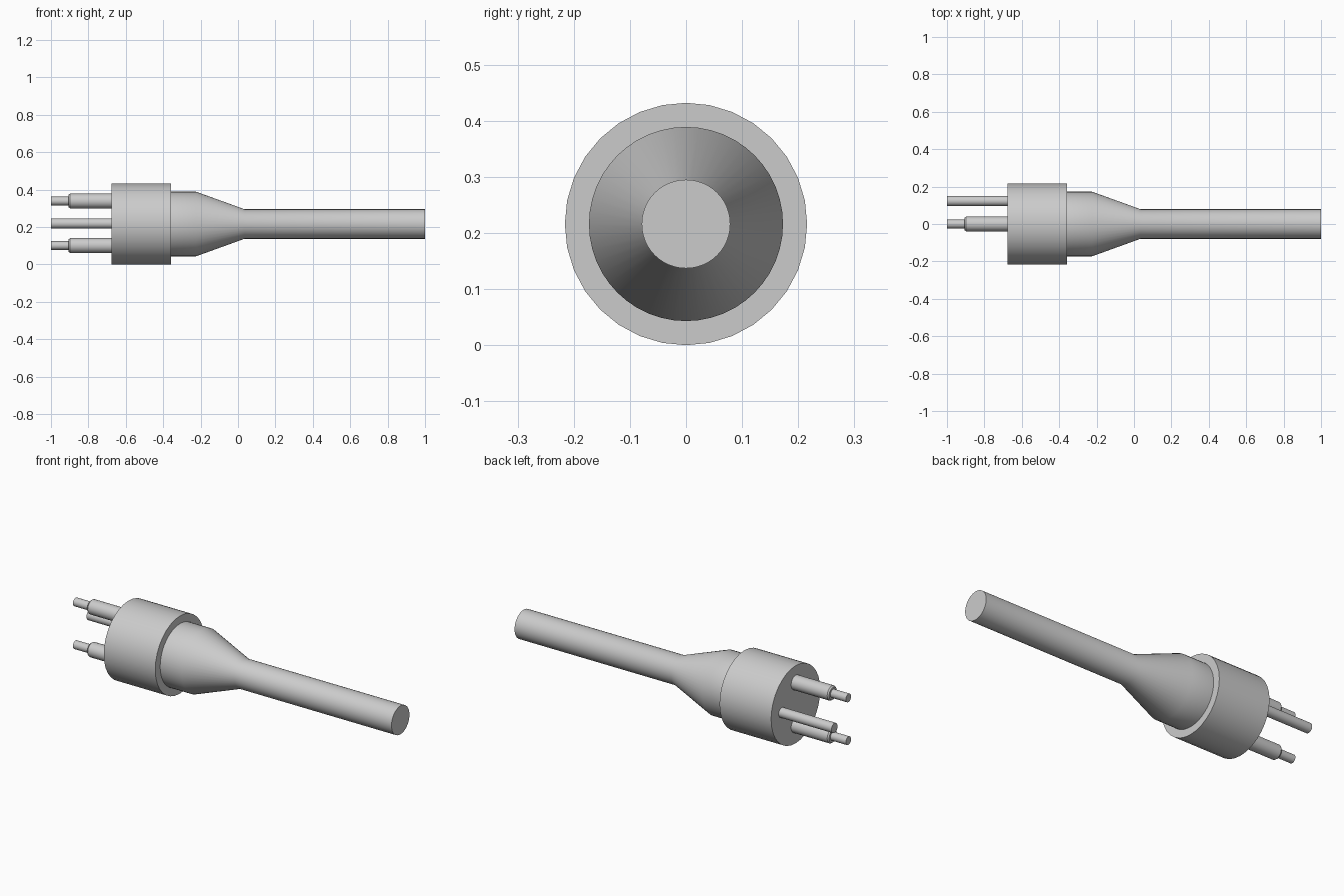
import bpy, bmesh, math

if "Cube" in bpy.data.objects:
    bpy.data.objects.remove(bpy.data.objects["Cube"])

AXIS_Z = 0.216   # height of the plug's centre line

grey = bpy.data.materials.new("light_grey")
grey.diffuse_color = (0.6, 0.6, 0.6, 1)
grey.use_nodes = True
grey.node_tree.nodes["Principled BSDF"].inputs["Base Color"].default_value = grey.diffuse_color


def turned(name, profile, sides, y=0.0, z=AXIS_Z):
    """Solid of revolution along x from (x, radius) points, capped at both ends."""
    bm = bmesh.new()
    rings = []
    for x, r in profile:
        rings.append([bm.verts.new((x, y + r * math.cos(2 * math.pi * i / sides),
                                    z + r * math.sin(2 * math.pi * i / sides)))
                      for i in range(sides)])
    for a, b in zip(rings, rings[1:]):
        for i in range(sides):
            j = (i + 1) % sides
            bm.faces.new((a[i], a[j], b[j], b[i]))
    bm.faces.new(rings[0])
    bm.faces.new(rings[-1])
    bmesh.ops.recalc_face_normals(bm, faces=bm.faces)
    mesh = bpy.data.meshes.new(name)
    bm.to_mesh(mesh)
    bm.free()
    mesh.materials.append(grey)
    obj = bpy.data.objects.new(name, mesh)
    bpy.context.collection.objects.link(obj)
    bpy.ops.object.select_all(action='DESELECT')
    obj.select_set(True)
    bpy.context.view_layer.objects.active = obj
    bpy.ops.object.shade_smooth_by_angle(angle=math.radians(30))
    return obj


# Wide plug body
turned("plug_body", [(-0.675, 0.216), (-0.358, 0.216)], 32)

# Strain relief tapering into the cable
turned("strain_relief_and_cable",
       [(-0.38, 0.173), (-0.225, 0.173), (0.035, 0.079), (1.0, 0.079)], 48)

# Two stepped contact pins, above and below the centre
for label, side in (("upper", 1), ("lower", -1)):
    turned(label + "_contact_pin",
           [(-1.0, 0.023), (-0.905, 0.023), (-0.905, 0.034),
            (-0.897, 0.04), (-0.66, 0.04)], 24, z=AXIS_Z + 0.004 + side * 0.119)

# Plain earth pin, offset to the back
turned("earth_pin", [(-1.0, 0.027), (-0.66, 0.027)], 24, y=0.123, z=AXIS_Z + 0.003)
